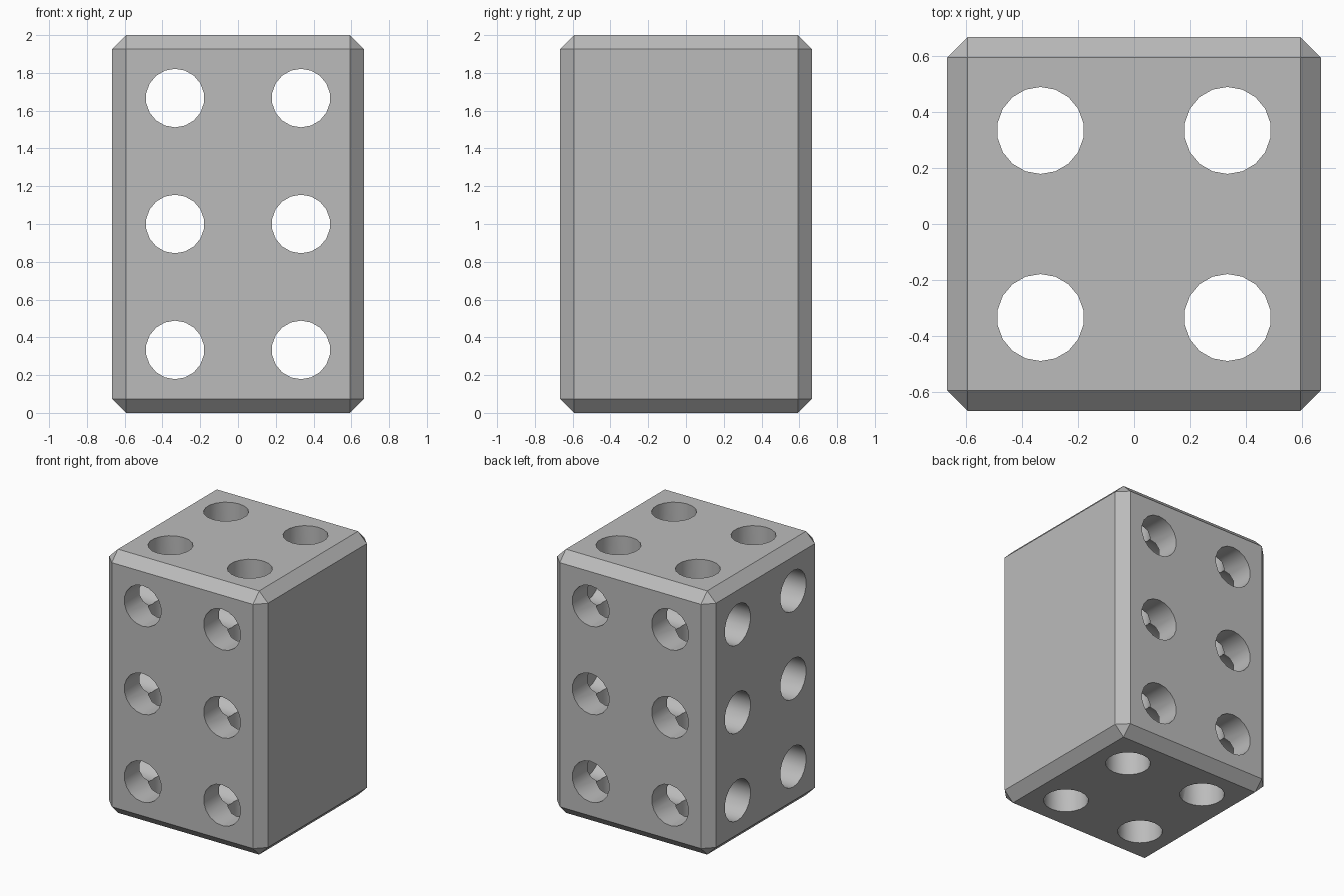
import bpy, bmesh
from mathutils import Matrix, Vector

if "Cube" in bpy.data.objects:
    bpy.data.objects.remove(bpy.data.objects["Cube"])

W, H = 4 / 3, 2.0          # block width/depth and height
CHAMFER = 0.074
R, SIDES = 0.155, 18       # bore radius and facets
P = 1 / 3                  # bore offset from the centre lines

grey = bpy.data.materials.new("light_grey")
grey.diffuse_color = (0.5, 0.5, 0.5, 1)
grey.use_nodes = True
grey.node_tree.nodes["Principled BSDF"].inputs["Base Color"].default_value = grey.diffuse_color


def make_object(name, bm):
    mesh = bpy.data.meshes.new(name)
    bm.to_mesh(mesh)
    bm.free()
    ob = bpy.data.objects.new(name, mesh)
    bpy.context.collection.objects.link(ob)
    return ob


# Chamfered block
bm = bmesh.new()
bmesh.ops.create_cube(bm, size=1, matrix=Matrix.Translation((0, 0, H / 2)) @ Matrix.Diagonal((W, W, H, 1)))
bmesh.ops.bevel(bm, geom=bm.edges[:], offset=CHAMFER, offset_type='OFFSET',
                segments=1, affect='EDGES')
block = make_object("drilled_block", bm)
block.data.materials.append(grey)


def bore(start, end, up):
    """Cut a cylinder from start to end, with a facet corner pointing along up."""
    start, end, up = Vector(start), Vector(end), Vector(up)
    axis = (end - start).normalized()
    side = up.cross(axis)
    rot = Matrix((side, up, axis)).transposed().to_4x4()
    cutter_bm = bmesh.new()
    bmesh.ops.create_cone(cutter_bm, cap_ends=True, segments=SIDES, radius1=R, radius2=R,
                          depth=(end - start).length,
                          matrix=Matrix.Translation((start + end) / 2) @ rot)
    cutter = make_object("bore_cutter", cutter_bm)
    cutter.hide_render = True
    cutter.data.materials.append(grey)
    mod = block.modifiers.new("bore", 'BOOLEAN')
    mod.operation, mod.solver, mod.object = 'DIFFERENCE', 'EXACT', cutter
    bpy.context.view_layer.objects.active = block
    bpy.ops.object.modifier_apply(modifier=mod.name)
    bpy.data.objects.remove(cutter)


for a in (-P, P):
    # Vertical through bores
    for b in (-P, P):
        bore((a, b, -0.1), (a, b, H + 0.1), (0, 1, 0))
    for z in (P, 1, 5 * P):
        # Front to back through bores
        bore((a, -W, z), (a, W, z), (0, 0, 1))
        # Blind bores from the left, closed by the right wall
        bore((-W, a, z), (W / 2 - CHAMFER, a, z), (0, 0, 1))

# Smooth bore walls, crisp edges
bpy.ops.object.select_all(action='DESELECT')
block.select_set(True)
bpy.context.view_layer.objects.active = block
bpy.ops.object.shade_smooth_by_angle(angle=0.5)
